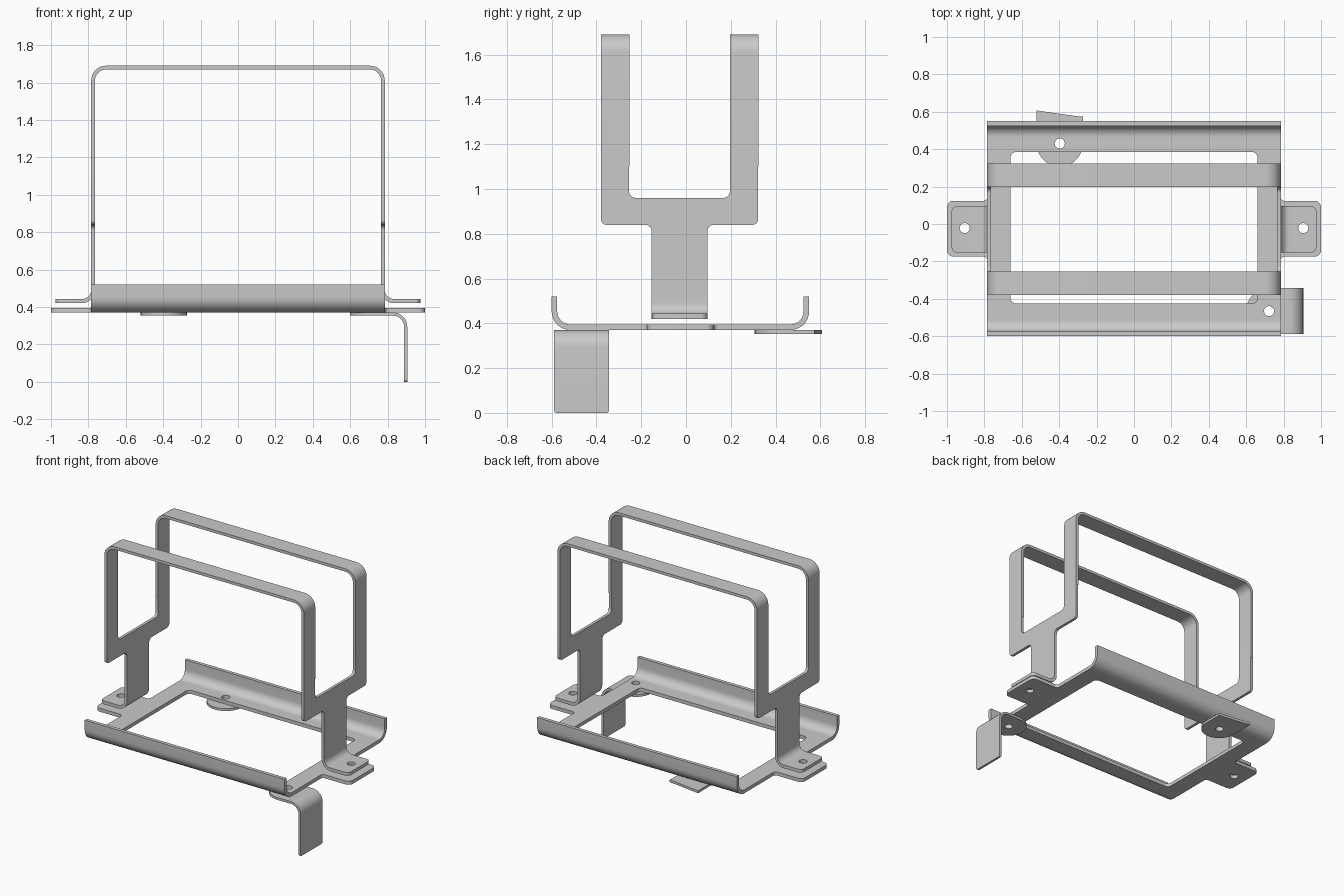
import bpy, bmesh, math
from mathutils import Vector

cube = bpy.data.objects.get("Cube")
if cube:
    bpy.data.objects.remove(cube, do_unlink=True)

steel = bpy.data.materials.new("grey_steel")
steel.use_nodes = True
GREY = (0.59, 0.59, 0.59, 1)
steel.diffuse_color = GREY
steel.node_tree.nodes["Principled BSDF"].inputs["Base Color"].default_value = GREY

MID = -0.025          # centre line of the bracket in y
HALF = 0.785          # half width of tray and hoops
HOLE = 0.027


def rounded(corners, steps=8):
    """Closed outline from corners (u, v, optional fillet radius)."""
    out = []
    for i, c in enumerate(corners):
        p = Vector(c[:2])
        if len(c) < 3:
            out.append(p)
            continue
        a = (Vector(corners[i - 1][:2]) - p).normalized()
        b = (Vector(corners[(i + 1) % len(corners)][:2]) - p).normalized()
        half = a.angle(b) / 2
        centre = p + (a + b).normalized() * c[2] / math.sin(half)
        start = (p + a * c[2] / math.tan(half) - centre).normalized()
        end = (p + b * c[2] / math.tan(half) - centre).normalized()
        for k in range(steps + 1):
            out.append(centre + start.slerp(end, k / steps).normalized() * c[2])
    return out


def circle(u, v, r=HOLE, n=24):
    return [Vector((u + r * math.cos(k * math.tau / n), v + r * math.sin(k * math.tau / n)))
            for k in range(n)]


def sheet(name, outlines, axis, lo, hi):
    """Fill outlines (later ones are holes) and extrude from lo to hi along axis."""
    curve = bpy.data.curves.new(name, 'CURVE')
    curve.dimensions = '2D'
    curve.fill_mode = 'BOTH'
    curve.extrude = abs(hi - lo) / 2
    for line in outlines:
        spline = curve.splines.new('POLY')
        spline.points.add(len(line) - 1)
        for pt, co in zip(spline.points, line):
            pt.co = (co[0], co[1], 0, 1)
        spline.use_cyclic_u = True
    temp = bpy.data.objects.new(name + "_outline", curve)
    bpy.context.collection.objects.link(temp)
    bpy.context.view_layer.update()
    mesh = bpy.data.meshes.new_from_object(temp.evaluated_get(bpy.context.evaluated_depsgraph_get()))
    bpy.data.objects.remove(temp, do_unlink=True)
    bm = bmesh.new()
    bm.from_mesh(mesh)
    bmesh.ops.remove_doubles(bm, verts=bm.verts, dist=0.0001)
    for vert in bm.verts:
        u, v, w = vert.co
        w += (lo + hi) / 2
        vert.co = {'x': (w, u, v), 'y': (u, w, v), 'z': (u, v, w)}[axis]
    bmesh.ops.recalc_face_normals(bm, faces=bm.faces)
    bm.to_mesh(mesh)
    bm.free()
    mesh.name = name
    mesh.materials.clear()
    mesh.materials.append(steel)
    obj = bpy.data.objects.new(name, mesh)
    bpy.context.collection.objects.link(obj)
    bpy.ops.object.select_all(action='DESELECT')
    obj.select_set(True)
    bpy.context.view_layer.objects.active = obj
    bpy.ops.object.shade_smooth_by_angle(angle=math.radians(35))


# Tray floor: frame with side tabs, opening and holes
quarter = [(HALF, 0.49), (HALF, 0.149, 0.02), (1.0, 0.149, 0.035)]
right = quarter + [(c[0], -c[1], *c[2:]) for c in reversed(quarter)]
frame = right + [(-c[0], -c[1], *c[2:]) for c in right]
frame = [(c[0], c[1] + MID, *c[2:]) for c in frame]
opening = [(x, y, 0.03) for x, y in ((0.66, 0.385), (0.66, -0.425), (-0.66, -0.425), (-0.66, 0.385))]
BACK_HOLE, FRONT_HOLE = (-0.397, 0.43), (0.722, -0.466)
sheet("tray_floor", [rounded(frame), rounded(opening), circle(*BACK_HOLE), circle(*FRONT_HOLE),
                     circle(0.905, -0.022), circle(-0.905, -0.022)], 'z', 0.37, 0.395)

# Curled lips along the front and back of the tray
for side, s in (("front", -1), ("back", 1)):
    lip = [(0.49, 0.37), (0.575, 0.37, 0.084), (0.575, 0.52), (0.55, 0.52),
           (0.55, 0.395, 0.059), (0.49, 0.395)]
    sheet(side + "_lip", [rounded([(MID + s * c[0], *c[1:]) for c in lip])],
          'x', -HALF, HALF)

# Two hoops
hoop = [(HALF, 1.1), (HALF, 1.69, 0.08), (-HALF, 1.69, 0.08), (-HALF, 1.1),
        (-HALF + 0.02, 1.1), (-HALF + 0.02, 1.67, 0.06), (HALF - 0.02, 1.67, 0.06), (HALF - 0.02, 1.1)]
for side, lo, hi in (("front", -0.38, -0.253), ("back", 0.197, 0.323)):
    sheet(side + "_hoop", [rounded(hoop)], 'y', lo, hi)

# Side forks with stem, bent foot and bolted flange
fork_half = [(0.124, 0.52), (0.124, 0.84, 0.03), (0.351, 0.84, 0.025), (0.351, 1.1),
             (0.225, 1.1), (0.225, 0.96, 0.03)]
fork = fork_half + [(-c[0], *c[1:]) for c in reversed(fork_half)]
fork = [(c[0] - 0.029, *c[1:]) for c in fork]
foot = [(0.765, 0.52), (0.765, 0.42, 0.07), (0.86, 0.42), (0.86, 0.443),
        (HALF, 0.443, 0.047), (HALF, 0.52)]
flange = [(0.86, -0.153), (0.975, -0.153, 0.03), (0.975, 0.095, 0.03), (0.86, 0.095)]
for side, s in (("left", 1), ("right", -1)):
    def flip(corners):
        return rounded([(s * c[0], *c[1:]) for c in corners])
    sheet(side + "_fork", [rounded(fork)], 'x', *sorted((s * 0.765, s * HALF)))
    sheet(side + "_foot", [flip(foot)], 'y', -0.153, 0.095)
    sheet(side + "_flange", [flip(flange), circle(s * 0.905, -0.022)], 'z', 0.42, 0.443)


def arc(centre, start, r=0.123, n=20):
    """Half circle from the start angle, counter-clockwise."""
    return [Vector((centre[0] + r * math.cos(start + math.pi * k / n),
                    centre[1] + r * math.sin(start + math.pi * k / n))) for k in range(n + 1)]


# Back lug under the tray, rounded end with slanted tail
tail = [Vector((-0.274, 0.574)), Vector((-0.31, 0.577)), Vector((-0.52, 0.607))]
sheet("back_lug", [arc(BACK_HOLE, math.pi) + tail, circle(*BACK_HOLE)], 'z', 0.353, 0.37)

# Front lug with a strap bent downwards
y0, y1 = FRONT_HOLE[1] - 0.123, FRONT_HOLE[1] + 0.123
tail = [Vector((0.82, y0)), Vector((0.82, y1))]
sheet("front_lug", [arc(FRONT_HOLE, math.pi / 2) + tail, circle(*FRONT_HOLE)], 'z', 0.353, 0.37)
bend = [(0.82, 0.37), (0.905, 0.37, 0.075), (0.905, 0.1), (0.888, 0.1),
        (0.888, 0.353, 0.058), (0.82, 0.353)]
sheet("front_lug_bend", [rounded(bend)], 'y', y0, y1)
strap = [(y0, 0.1), (y0, 0, 0.012), (y1, 0, 0.012), (y1, 0.1)]
sheet("front_lug_strap", [rounded(strap)], 'x', 0.888, 0.905)
